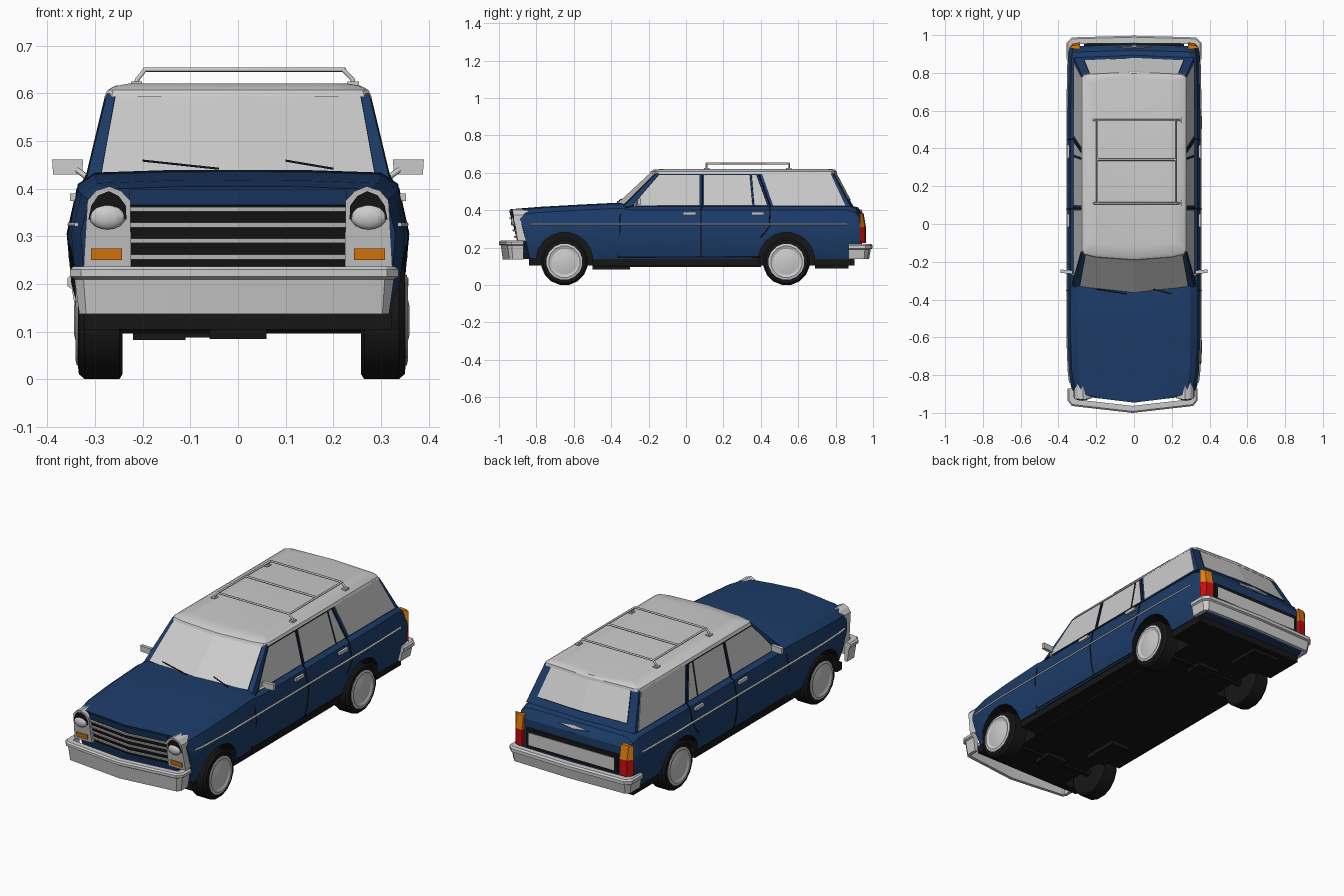
import bpy, bmesh, math
from mathutils import Vector

if "Cube" in bpy.data.objects:
    bpy.data.objects.remove(bpy.data.objects["Cube"])

def mat(name, c):
    m = bpy.data.materials.new(name)
    m.diffuse_color = (*c, 1)
    m.use_nodes = True
    m.node_tree.nodes["Principled BSDF"].inputs["Base Color"].default_value = m.diffuse_color
    return m

NAVY = mat("navy_paint", (0.012, 0.045, 0.14))
BLACK = mat("black_rubber", (0.008, 0.008, 0.008))
ORANGE = mat("orange_lens", (0.75, 0.2, 0.005))
RED = mat("red_lens", (0.6, 0.004, 0.004))

def finish(name, bm, mats=(), smooth=True):
    bmesh.ops.recalc_face_normals(bm, faces=bm.faces)
    me = bpy.data.meshes.new(name)
    bm.to_mesh(me)
    bm.free()
    ob = bpy.data.objects.new(name, me)
    bpy.context.collection.objects.link(ob)
    for m in mats:
        me.materials.append(m)
    if smooth:
        bpy.ops.object.select_all(action='DESELECT')
        ob.select_set(True)
        bpy.context.view_layer.objects.active = ob
        bpy.ops.object.shade_smooth_by_angle(angle=math.radians(28))
    return ob

def loft(name, rings, *mats, smooth=True):
    bm = bmesh.new()
    vs = [[bm.verts.new(p) for p in r] for r in rings]
    n = len(vs[0])
    for a, b in zip(vs, vs[1:]):
        for i in range(n):
            bm.faces.new((a[i], a[(i + 1) % n], b[(i + 1) % n], b[i]))
    bm.faces.new(vs[0])
    bm.faces.new(vs[-1])
    return finish(name, bm, mats, smooth)

def box(name, x, y, z, *mats):
    ring = lambda k: [(x[0], y[0], k), (x[1], y[0], k), (x[1], y[1], k), (x[0], y[1], k)]
    return loft(name, [ring(z[0]), ring(z[1])], *mats, smooth=False)

def panel(name, pts, out, *mats):
    """thin slab: outline moved along 'out' both ways"""
    o = Vector(out)
    return loft(name, [[Vector(p) - o for p in pts], [Vector(p) + o for p in pts]], *mats, smooth=False)

def tube(name, pts, r, *mats, closed=False):
    cu = bpy.data.curves.new(name, 'CURVE')
    cu.dimensions = '3D'
    cu.bevel_depth, cu.bevel_resolution, cu.use_fill_caps = r, 1, True
    sp = cu.splines.new('POLY')
    sp.points.add(len(pts) - 1)
    for q, p in zip(sp.points, pts):
        q.co = (*p, 1)
    sp.use_cyclic_u = closed
    for m in mats:
        cu.materials.append(m)
    ob = bpy.data.objects.new(name, cu)
    bpy.context.collection.objects.link(ob)

def disc_rings(rings, cx, cy, cz, s=1, n=16):
    return [[(cx + s * x, cy + r * math.cos(2 * math.pi * (i + .5) / n), cz + r * math.sin(2 * math.pi * (i + .5) / n))
             for i in range(n)] for x, r in rings]

def interp(table, t):
    for (a, u), (b, v) in zip(table, table[1:]):
        if t <= b:
            return u + (v - u) * max(0, (t - a) / (b - a))
    return table[-1][1]

# Side contour (z, half width) and stations (y, width factor, top, V amount, lean)
SIDE = [(.14, .33), (.2, .347), (.305, .357), (.335, .35), (.40, .336), (.42, .318), (.6, .275)]
STATIONS = [(-.94, .925, .405, .04, .25), (-.78, .98, .418, 0, 0), (-.6, 1, .428, 0, 0), (-.36, 1, .44, -.0, 0),
            (-.28, 1, .43, 0, 0), (.6, 1, .43, 0, 0), (.86, .985, .43, 0, 0), (.92, .97, .415, -.01, 0),
            (.952, .95, .37, -.012, 0)]
WIDTH = [(s[0], s[1]) for s in STATIONS]
def on_side(y, z, s, gap=.001):
    return (s * (interp(SIDE, z) * interp(WIDTH, y) + gap), y, z)

# Lower body
rings = []
for y, w, top, v, lean in STATIONS:
    half = [(0, .14), (.33, .14), (.347, .2), (.357, .305), (.35, .333), (.336, top - .03), (.3, top - .006), (.15, top - .001), (0, top)]
    full = half + [(-x, z) for x, z in half[-2:0:-1]]
    rings.append([(x * w, y + v * abs(x) / .33 + lean * (.4 - z), z) for x, z in full])
body = loft("lower_body", rings, NAVY, BLACK)
floor = box("underbody", (-.322, .322), (-.84, .9), (.105, .145), BLACK)

# Wheel arches cut from body and floor
for wy in (-.65, .537):
    for s in (1, -1):
        cut = loft("arch_cutter", disc_rings([(.21, .152), (.42, .152)], 0, wy, .13, s, 20), NAVY, BLACK, smooth=False)
        cut.hide_render = True
        for p in cut.data.polygons:
            p.material_index = 1
        for ob in (body, floor):
            bpy.context.view_layer.objects.active = ob
            m = ob.modifiers.new("arch", 'BOOLEAN')
            m.operation, m.object, m.solver = 'DIFFERENCE', cut, 'EXACT'
            bpy.ops.object.modifier_move_to_index(modifier="arch", index=0)
            bpy.ops.object.modifier_apply(modifier="arch")
        bpy.data.objects.remove(cut)
        # Wheels
        loft("tire", disc_rings([(.25, .09), (.25, .115), (.257, .126), (.33, .126), (.342, .115), (.344, .096), (.335, .09)],
                                s * .0 + .008, wy, .124, s), BLACK)
        loft("hubcap", disc_rings([(.33, .097), (.346, .097), (.349, .085), (.343, .07), (.352, .03)], .008, wy, .124, s))
    loft("axle", disc_rings([(-.26, .02), (.26, .02)], 0, wy, .115, 1, 8), BLACK)
    box("axle_housing", (-.06, .06), (wy - .05, wy + .05), (.085, .12), BLACK)
box("muffler", (-.22, -.06), (.69, .87), (.088, .12), BLACK)
box("gearbox", (-.22, -.11), (-.5, -.3), (.083, .12), BLACK)
box("side_rail", (.2, .24), (-.5, .4), (.097, .12), BLACK)

# Cabin and roof
def plan(c, xs, ys, yr, z):
    return [(0, c[0], z), (xs, ys, z), (xs, yr, z), (0, c[1], z), (-xs, yr, z), (-xs, ys, z)]
loft("cabin", [plan((-.38, .895), .318, -.335, .88, .42), plan((-.185, .8), .275, -.155, .785, .6)], NAVY, smooth=False)
def roof_ring(d, z):
    h = [(0, -.195 + d), (.2, -.18 + d), (.265 - d * .5, -.165 + d), (.28 - d, -.145 + d),
         (.28 - d, .78 - d * .5), (.26 - d, .795 - d * .5), (0, .808 - d * .5)]
    return [(x, y, z) for x, y in h + [(-x, y) for x, y in h[-2:0:-1]]]
loft("roof", [roof_ring(0, .594), roof_ring(.006, .607), roof_ring(.022, .616), roof_ring(.075, .621)])

# Windscreen and rear window, each folded slightly at the middle
def end_glass(name, front, w0, w1, z0, z1):
    def pt(x, z):
        t, a = (z - .42) / .18, abs(x) / (.318 - .043 * (z - .42) / .18)
        y = (-.38 + .195 * t + a * (.045 - .015 * t)) if front else (.895 - .095 * t - a * .015)
        return (x, y, z)
    pts = [pt(*p) for p in ((w0, z0), (w1, z1), (0, z1), (-w1, z1), (-w0, z0), (0, z0))]
    for s in (0, 2):
        q = pts[:3] + pts[5:] if s == 0 else pts[2:]
        panel(name, q, (0, -.003 if front else .003, .002))
    tube(name + "_seal", pts, .0025, BLACK, closed=True)
end_glass("windscreen", True, .286, .256, .432, .597)
end_glass("rear_window", False, .262, .232, .455, .593)
for x0, x1 in ((-.04, -.2), (.2, .1)):
    tube("wiper", [(x0, -.37, .442), (x1, -.345, .459)], .0025, BLACK)

WINDOWS = {"front_door_glass": [(-.285, .425), (-.145, .588), (.073, .588), (.073, .425)],
           "rear_door_glass": [(.097, .425), (.097, .588), (.34, .588), (.355, .425)],
           "quarter_glass": [(.366, .425), (.352, .588), (.376, .588), (.435, .425)],
           "cargo_glass": [(.466, .425), (.405, .597), (.772, .597), (.852, .425)]}
for s in (1, -1):
    # Side glass, door gaps, trim and handles
    for name, pts in WINDOWS.items():
        p3 = [(s * (.318 - .043 * (z - .42) / .18), y, z) for y, z in pts]
        panel(name, p3, (.003, 0, 0))
        if name != "cargo_glass":
            tube(name + "_seal", p3, .003, BLACK, closed=True)
    for pts in ([(-.27, .43), (-.33, .41), (-.352, .37), (-.352, .3), (-.365, .15), (.2, .15), (.4, .148)],
                [(.085, .59), (.085, .42), (.08, .4), (.08, .305), (.08, .2), (.08, .15)],
                [(.39, .59), (.45, .42), (.45, .4), (.445, .31), (.4, .255)]):
        tube("door_gap", [on_side(y, z, s, 0) for y, z in pts], .003, BLACK)
    tube("side_trim", [on_side(y, .325, s, .001) for y in (-.84, -.78, -.6, .6, .8, .86)], .005)
    for y in (-.015, .35):
        x = interp(SIDE, .38)
        box("door_handle", sorted((s * x, s * (x + .012))), (y, y + .068), (.374, .39))
    # Mirrors
    tube("mirror_arm", [(s * .312, -.275, .42), (s * .338, -.26, .44)], .006)
    panel("mirror", [(s * .327, -.255, .43), (s * .388, -.25, .43), (s * .39, -.25, .461), (s * .325, -.255, .461)], (0, .009, 0))
    # Headlight pods and lamps
    lean = lambda x, z, y0: (s * x, y0 + .17 * (.4 - z), z)
    arch = [(.224, .235), (.226, .375), (.245, .395), (.27, .405), (.298, .396), (.316, .375), (.324, .235)]
    inner = [(.274 + (x - .274) * .8, z - .01 if z > .3 else .335) for x, z in arch]
    loft("headlight_pod", [[lean(x, z, -.928) for x, z in arch], [lean(x, z, -.83) for x, z in arch]], smooth=False)
    panel("headlight_recess", [lean(x, z, -.929) for x, z in inner], (0, .003, 0), BLACK)
    bm = bmesh.new()
    bmesh.ops.create_uvsphere(bm, u_segments=12, v_segments=8, radius=.038)
    lamp = finish("headlight", bm)
    lamp.scale, lamp.location = (1, .45, .7), (s * .274, -.919, .341)
    panel("turn_signal", [lean(x, z, -.93) for x, z in ((.243, .25), (.308, .25), (.308, .275), (.243, .275))], (0, .003, 0), ORANGE)
    # Tail lights
    for name, z0, z1, m in (("tail_light", .225, .31, RED), ("rear_signal", .31, .383, ORANGE)):
        d = .012 if m is ORANGE else 0
        r = lambda z, d: [(s * .285, .925, z), (s * .285, .962 - d, z), (s * .325, .956 - d, z), (s * .345, .93, z)]
        loft(name, [r(z0, 0), r(z1, d)], m, smooth=False)

# Grille: V-shaped backing and bars
def nose(x, z, out):
    return (x, -.94 + .04 * abs(x) / .33 + .25 * (.4 - z) - out, z)
def nose_strip(name, z0, z1, out, *mats):
    loft(name, [[nose(x, z0, 0), nose(x, z0, out), nose(x, z1, out), nose(x, z1, 0)] for x in (-.228, 0, .228)], *mats, smooth=False)
nose_strip("grille_back", .235, .366, .004, BLACK)
for z in (.358, .325, .292, .258):
    nose_strip("grille_bar", z - .006, z + .004, .014)
nose_strip("hood_lip", .367, .398, .006, NAVY)

# Tailgate details
box("tailgate_frame", (-.265, .265), (.94, .956), (.225, .325), BLACK)
box("tailgate_panel", (-.25, .25), (.945, .959), (.24, .305))
panel("tailgate_handle", [(-.09, .937, .393), (0, .94, .384), (.09, .937, .393), (0, .934, .402)], (0, .004, .004))

# Bumpers: profile swept round a half path and its mirror
def bumper(name, half, prof, ysign, dx):
    path = [Vector(p) for p in half + [(-x, y) for x, y in half[-2::-1]]]
    rings = []
    for i, p in enumerate(path):
        ds = [(path[j + 1] - path[j]).normalized() for j in (i - 1, i) if 0 <= j < len(path) - 1]
        ns = [Vector((-d.y, d.x)) for d in ds]
        n = sum(ns, Vector((0, 0))).normalized()
        n /= n.dot(ns[0])
        rings.append([(p.x + n.x * o + dx, ysign * (p.y + n.y * o), z) for o, z in prof])
    loft(name, rings)
bumper("front_bumper", [(.333, -.87), (.333, -.93), (.315, -.952), (0, -.988)],
       [(-.025, .137), (-.008, .137), (.002, .21), (.012, .216), (.012, .23), (.004, .237), (-.025, .237)], 1, -.008)
bumper("rear_bumper", [(.346, -.87), (.346, -.955), (.325, -.976), (0, -.985)],
       [(-.025, .14), (-.006, .14), (.003, .19), (.012, .195), (.012, .212), (.004, .22), (-.025, .22)], -1, 0)

# Roof rack
for y in (.11, .34, .55):
    ends = [(-.195, y, .65), (.22, y, .65)]
    if y != .34:
        ends = [(-.215, y, .615), (-.211, y, .63)] + ends + [(.24, y, .63), (.244, y, .615)]
        for x in (-.213, .242):
            box("rack_foot", (x - .012, x + .012), (y - .015, y + .015), (.612, .625))
    tube("rack_crossbar", ends, .0055)
for x in (-.195, .222):
    tube("rack_rail", [(x, .11, .65), (x, .55, .65)], .0055)
